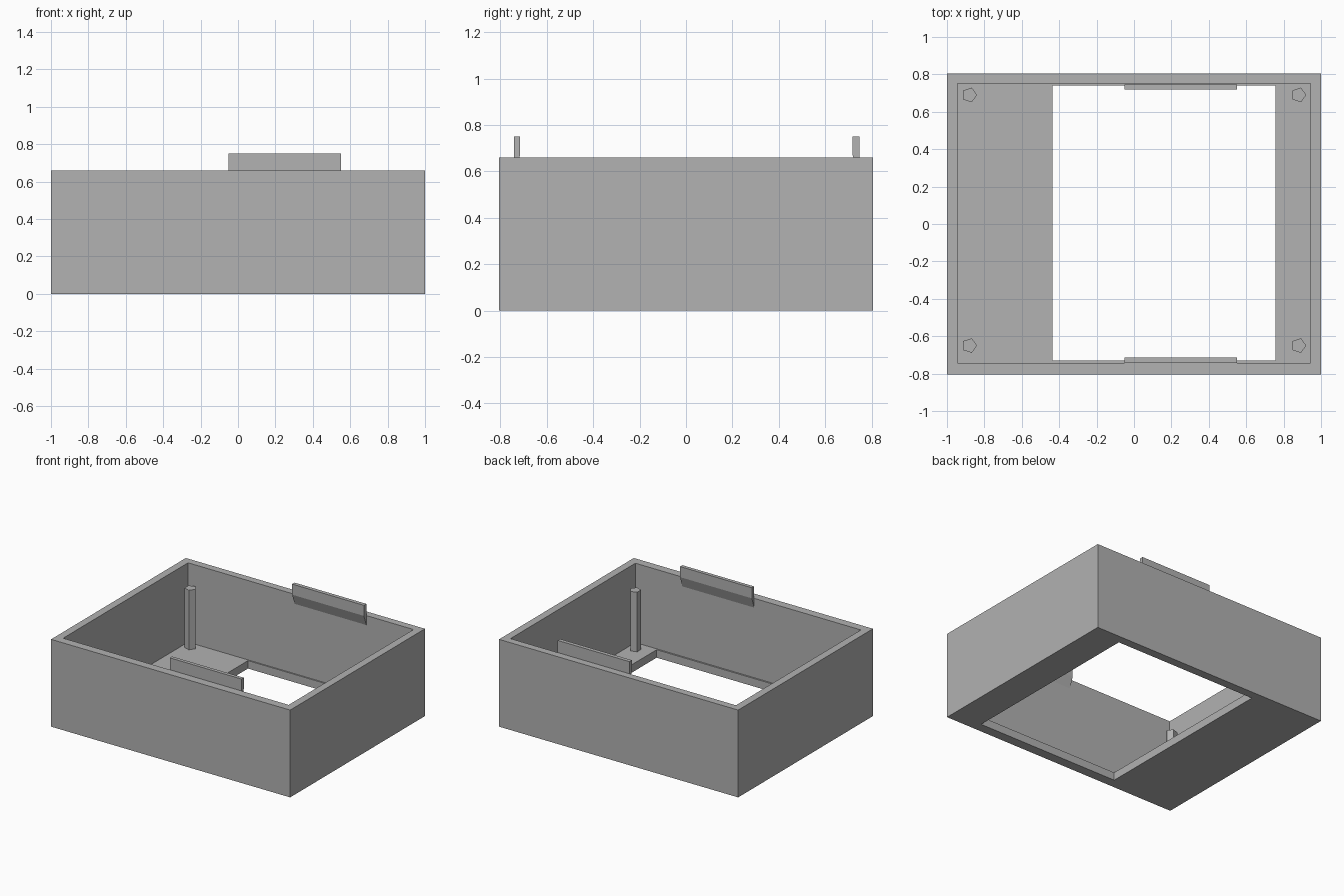
import bpy
import bmesh
from math import cos, sin, tau

cube = bpy.data.objects.get("Cube")
if cube:
    bpy.data.objects.remove(cube, do_unlink=True)

GREY = (0.445, 0.445, 0.445, 1)
grey = bpy.data.materials.new("plain_grey")
grey.use_nodes = True
grey.diffuse_color = GREY
grey.node_tree.nodes["Principled BSDF"].inputs["Base Color"].default_value = GREY


def add_object(name, bm):
    bmesh.ops.recalc_face_normals(bm, faces=bm.faces)
    mesh = bpy.data.meshes.new(name)
    bm.to_mesh(mesh)
    bm.free()
    mesh.materials.append(grey)
    obj = bpy.data.objects.new(name, mesh)
    bpy.context.collection.objects.link(obj)
    return obj


def prism(name, points, offset):
    """Extrude a closed outline along an offset."""
    bm = bmesh.new()
    face = bm.faces.new([bm.verts.new(p) for p in points])
    new = bmesh.ops.extrude_face_region(bm, geom=[face], use_keep_orig=True)
    verts = [v for v in new["geom"] if isinstance(v, bmesh.types.BMVert)]
    bmesh.ops.translate(bm, verts=verts, vec=offset)
    return add_object(name, bm)


# Open box: outer shell, inner walls and a floor with a window, joined by rings
HEIGHT, FLOOR = 0.66, 0.06
OUTER = (-1, 1, -0.805, 0.805)
INNER = (-0.943, 0.943, -0.742, 0.75)
WINDOW = (-0.435, 0.757, -0.73, 0.74)

bm = bmesh.new()


def ring(bounds, z):
    x0, x1, y0, y1 = bounds
    return [bm.verts.new((x, y, z)) for x, y in ((x0, y0), (x1, y0), (x1, y1), (x0, y1))]


rings = [ring(WINDOW, 0), ring(OUTER, 0), ring(OUTER, HEIGHT),
         ring(INNER, HEIGHT), ring(INNER, FLOOR), ring(WINDOW, FLOOR)]
for a, b in zip(rings, rings[1:] + rings[:1]):
    for i in range(4):
        j = (i + 1) % 4
        bm.faces.new((a[i], a[j], b[j], b[i]))
add_object("box_shell", bm)

# Five-sided corner posts standing on the floor
for side, x in (("right", -0.88), ("left", 0.88)):
    for end, y in (("front", -0.65), ("back", 0.69)):
        outline = [(x + 0.041 * cos(tau * k / 5), y + 0.041 * sin(tau * k / 5), FLOOR)
                   for k in range(5)]
        prism(f"{end}_{side}_post", outline, (0, 0, 0.45))

# Lid tabs above the rim, each tapering back into its wall
for end, wall, inner in (("front", -0.742, -0.715), ("back", 0.747, 0.718)):
    profile = [(wall, 0.75), (inner, 0.75), (inner, 0.67), (wall, 0.59)]
    prism(f"{end}_tab", [(-0.05, y, z) for y, z in profile], (0.6, 0, 0))
